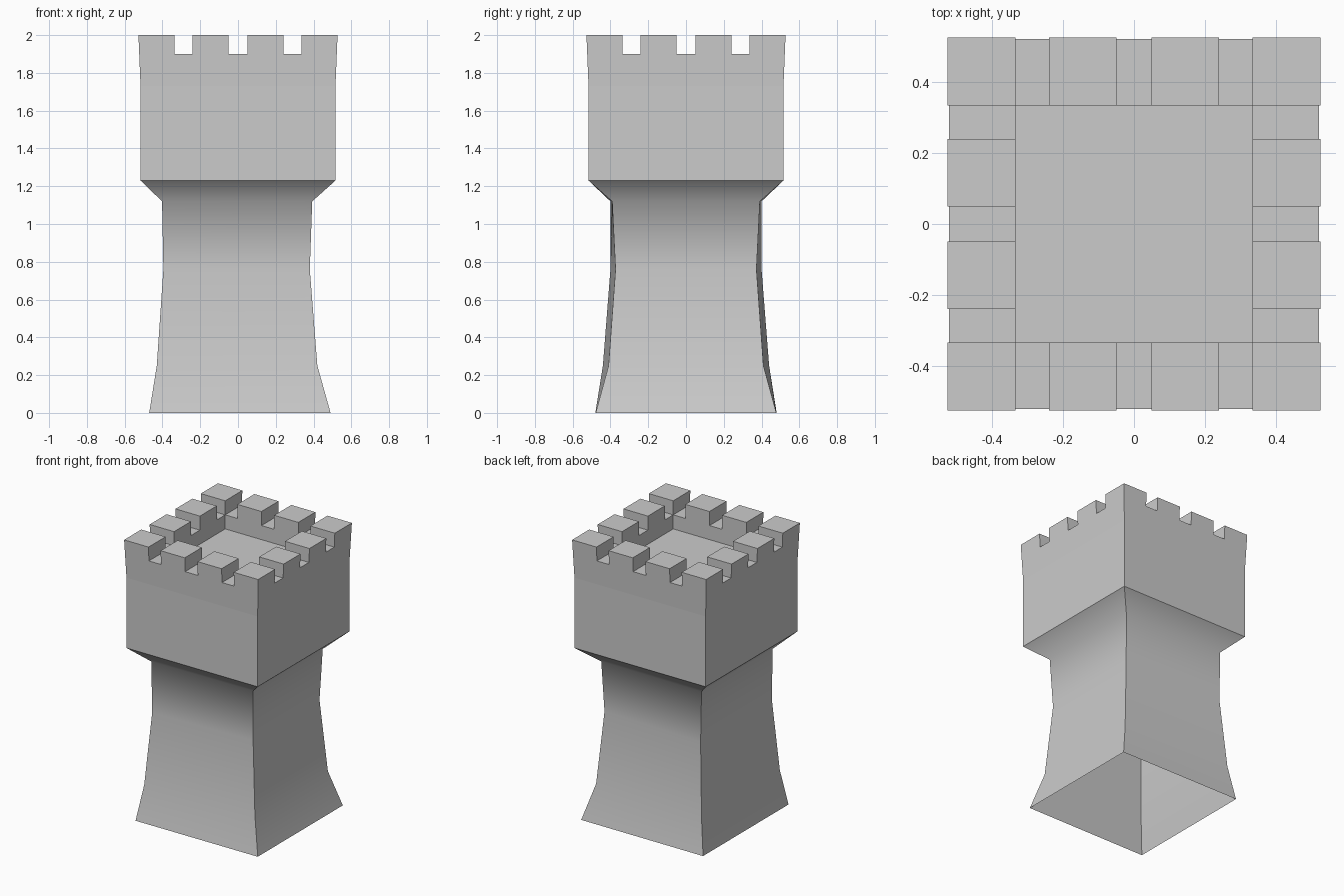
import bpy, bmesh
from mathutils import Vector

if "Cube" in bpy.data.objects:
    bpy.data.objects.remove(bpy.data.objects["Cube"])


def add_object(name, bm):
    mesh = bpy.data.meshes.new(name)
    bm.to_mesh(mesh)
    bm.free()
    ob = bpy.data.objects.new(name, mesh)
    bpy.context.collection.objects.link(ob)
    return ob


def quad(bm, pts, out):
    # Adds a face whose normal points along 'out'
    f = bm.faces.new([bm.verts.new(p) for p in pts])
    f.normal_update()
    if f.normal.dot(Vector(out)) < 0:
        f.normal_flip()
    return f


# Shaft: open-bottomed curved column, rings of (z, left x, right x, left half-depth, right half-depth)
rings = [
    (0.00, -0.47, 0.49, 0.48, 0.478),
    (0.25, -0.43, 0.42, 0.44, 0.41),
    (0.76, -0.395, 0.38, 0.40, 0.373),
    (1.12, -0.402, 0.393, 0.40, 0.391),
    (1.23, -0.516, 0.516, 0.516, 0.516),
]
bm = bmesh.new()
loops = [[bm.verts.new(p) for p in ((l, -dl, z), (r, -dr, z), (r, dr, z), (l, dl, z))]
         for z, l, r, dl, dr in rings]
for a, b in zip(loops, loops[1:]):
    for i in range(4):
        j = (i + 1) % 4
        bm.faces.new((a[i], a[j], b[j], b[i])).smooth = True
    for i in range(4):
        bm.edges.get((a[i], b[i])).smooth = False
add_object("tower_shaft", bm)

# Crown: block with sunken floor and a crenellated rim, as a grid of cell heights
cuts = [-0.527, -0.335, -0.24, -0.05, 0.05, 0.24, 0.335, 0.527]
N = len(cuts) - 1
BASE, KINK, FLOOR, GAP, TOP = 1.23, 1.73, 1.80, 1.90, 2.0


def height(i, j):
    if not (0 <= i < N and 0 <= j < N):
        return KINK
    if 0 < i < N - 1 and 0 < j < N - 1:
        return FLOOR
    return GAP if i % 2 or j % 2 and i in (0, N - 1) else TOP


def cell_height(i, j):
    # Position along the rim decides between merlon and gap
    if i in (0, N - 1) or j in (0, N - 1):
        if 0 <= i < N and 0 <= j < N:
            return GAP if (i % 2 or j % 2) else TOP
    return height(i, j)


def point(i, j, z):
    # Outer wall leans out slightly above the kink
    edge = 0.516 + 0.011 * (z - KINK) / (TOP - KINK)
    fit = lambda c: max(-edge, min(edge, c))
    return (fit(cuts[i]), fit(cuts[j]), z)


bm = bmesh.new()
for i in range(N):
    for j in range(N):
        h = cell_height(i, j)
        corners = ((i, j), (i + 1, j), (i + 1, j + 1), (i, j + 1))
        quad(bm, [point(a, b, h) for a, b in corners], (0, 0, 1))
        for k, (dx, dy) in enumerate(((0, -1), (1, 0), (0, 1), (-1, 0))):
            low = cell_height(i + dx, j + dy)
            if low < h:
                (a, b), (c, d) = corners[k], corners[(k + 1) % 4]
                quad(bm, [point(a, b, low), point(c, d, low),
                          point(c, d, h), point(a, b, h)], (dx, dy, 0))

# Plain lower walls of the crown
s = 0.516
square = [(-s, -s), (s, -s), (s, s), (-s, s)]
for k in range(4):
    p, q = square[k], square[(k + 1) % 4]
    quad(bm, [(*p, BASE), (*q, BASE), (*q, KINK), (*p, KINK)],
         (p[0] + q[0], p[1] + q[1], 0))
bmesh.ops.remove_doubles(bm, verts=bm.verts[:], dist=0.0005)
add_object("crenellated_crown", bm)
